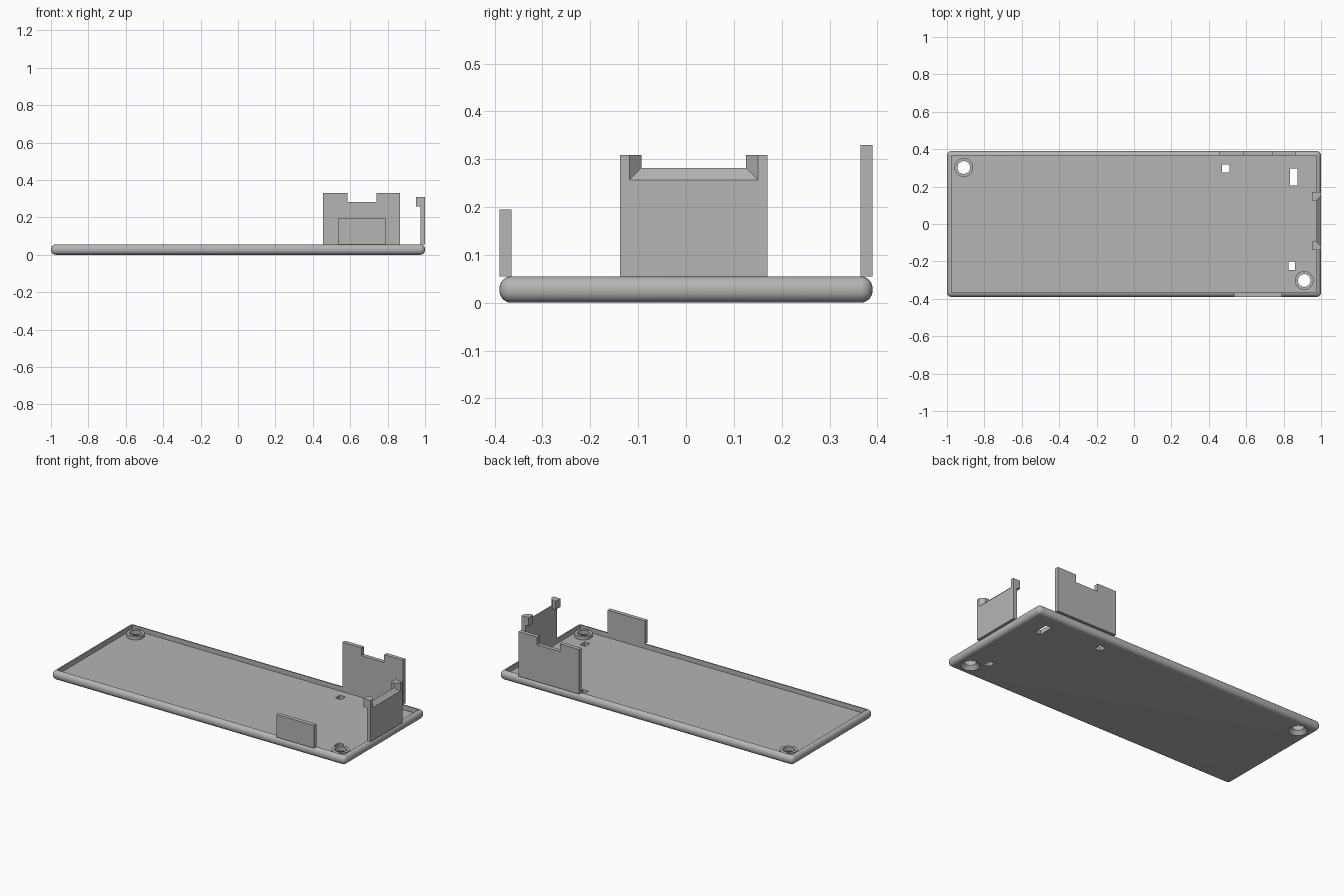
import bpy, bmesh, math

if "Cube" in bpy.data.objects:
    bpy.data.objects.remove(bpy.data.objects["Cube"], do_unlink=True)

grey = bpy.data.materials.new("grey plastic")
grey.use_nodes = True
grey.diffuse_color = (0.46, 0.46, 0.46, 1)
grey.node_tree.nodes["Principled BSDF"].inputs["Base Color"].default_value = grey.diffuse_color

HX, HY, RIM, WALL, FLOOR = 1.0, 0.39, 0.055, 0.025, 0.026


def finish(name, bm):
    bmesh.ops.recalc_face_normals(bm, faces=bm.faces[:])
    mesh = bpy.data.meshes.new(name)
    bm.to_mesh(mesh)
    bm.free()
    mesh.materials.append(grey)
    obj = bpy.data.objects.new(name, mesh)
    bpy.context.collection.objects.link(obj)
    return obj


def box(name, x, y, z, bevel=0):
    """Box from (min, max) ranges; bevel rounds all but the top edges."""
    bm = bmesh.new()
    bmesh.ops.create_cube(bm, size=1)
    for v in bm.verts:
        v.co = [r[0] if c < 0 else r[1] for c, r in zip(v.co, (x, y, z))]
    if bevel:
        edges = [e for e in bm.edges if any(v.co.z < z[1] for v in e.verts)]
        bmesh.ops.bevel(bm, geom=edges, offset=bevel, segments=6, profile=0.5, affect='EDGES')
    return finish(name, bm)


def cone(name, x, y, z, r1, r2):
    bm = bmesh.new()
    bmesh.ops.create_cone(bm, cap_ends=True, segments=40, radius1=r1, radius2=r2, depth=z[1] - z[0])
    bmesh.ops.translate(bm, verts=bm.verts, vec=(x, y, sum(z) / 2))
    return finish(name, bm)


def prism(name, points, place, span):
    """Extrude a 2D profile; place(u, v, w) maps profile and depth to space."""
    bm = bmesh.new()
    a, b = [[bm.verts.new(place(u, v, w)) for u, v in points] for w in span]
    bm.faces.new(a)
    bm.faces.new(b)
    for i in range(len(a)):
        j = (i + 1) % len(a)
        bm.faces.new((a[i], a[j], b[j], b[i]))
    return finish(name, bm)


def cut(obj, cutters):
    for c in cutters:
        mod = obj.modifiers.new("cut", 'BOOLEAN')
        mod.operation, mod.solver, mod.object = 'DIFFERENCE', 'EXACT', c
        bpy.context.view_layer.objects.active = obj
        bpy.ops.object.modifier_apply(modifier=mod.name)
        bpy.data.objects.remove(c, do_unlink=True)


def smooth(obj):
    bpy.ops.object.select_all(action='DESELECT')
    obj.select_set(True)
    bpy.context.view_layer.objects.active = obj
    bpy.ops.object.shade_smooth_by_angle(angle=math.radians(30))


# Tray with rounded underside, hollow inside
tray = box("tray", (-HX, HX), (-HY, HY), (0, RIM), bevel=0.025)
cutters = [box("cavity", (WALL - HX, HX - WALL), (WALL - HY, HY - WALL), (FLOOR, 0.2))]

# Rectangular openings in the floor
for x, y in (((0.47, 0.51), (0.275, 0.318)),
             ((0.835, 0.873), (0.205, 0.297)),
             ((0.825, 0.862), (-0.245, -0.2))):
    cutters.append(box("opening", x, y, (-0.1, 0.1)))

# Screw bosses with countersunk holes in opposite corners
for name, s in (("back_screw_boss", -1), ("front_screw_boss", 1)):
    x, y = 0.91 * s, -0.302 * s
    cutters.append(cone("countersink", x, y, (-0.001, 0.022), 0.055, 0.034))
    cutters.append(cone("screw_hole", x, y, (-0.1, 0.1), 0.034, 0.034))
    boss = cone(name, x, y, (FLOOR, 0.047), 0.05, 0.05)
    cut(boss, [cone("boss_hole", x, y, (-0.1, 0.1), 0.034, 0.034)])
    smooth(boss)
cut(tray, cutters)
smooth(tray)

# Front tab and notched back wall standing on the rim
box("front_tab", (0.535, 0.79), (-HY, WALL - HY), (RIM, 0.195))
prism("back_wall",
      [(0.455, RIM), (0.867, RIM), (0.867, 0.33), (0.74, 0.33),
       (0.74, 0.282), (0.585, 0.282), (0.585, 0.33), (0.455, 0.33)],
      lambda u, v, w: (u, w, v), (HY - WALL, HY))

# Side wall with a flared notch that widens toward the outside
Y0, Y1, TOP = -0.138, 0.17, 0.309
side = box("side_wall", (HX - WALL, HX), (Y0, Y1), (RIM, TOP))
bm = bmesh.new()
rings = []
for x, grow in ((HX - 2 * WALL, -WALL), (HX - WALL, 0), (HX + 0.01, WALL + 0.01)):
    grow = max(grow, 0)
    lo, hi, z = -0.093 - grow, 0.125 + grow, 0.282 - grow
    rings.append([bm.verts.new((x, y, h)) for y, h in ((lo, z), (hi, z), (hi, 0.4), (lo, 0.4))])
for a, b in zip(rings, rings[1:]):
    for i in range(4):
        j = (i + 1) % 4
        bm.faces.new((a[i], a[j], b[j], b[i]))
bm.faces.new(rings[0])
bm.faces.new(rings[-1])
cut(side, [finish("notch", bm)])

# Small lips on the inner face beside the notch
for name, y in (("front_lip", (Y0, -0.093)), ("back_lip", (0.125, Y1))):
    box(name, (0.953, HX - WALL), y, (0.257, TOP))
